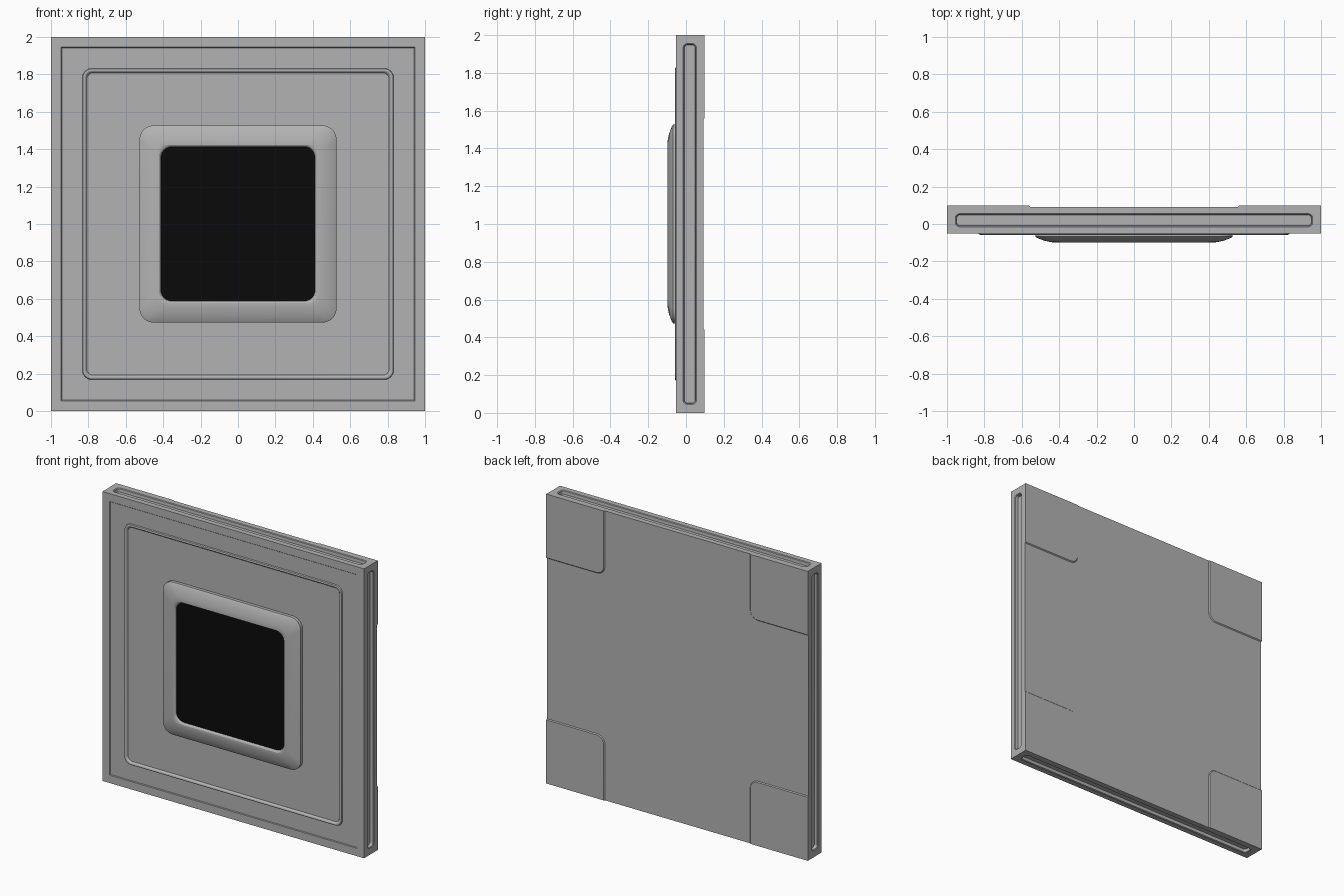
import bpy, bmesh, math
from mathutils import Vector, Matrix

cube = bpy.data.objects.get("Cube")
if cube:
    bpy.data.objects.remove(cube, do_unlink=True)


def make_material(name, value):
    mat = bpy.data.materials.new(name)
    mat.use_nodes = True
    mat.diffuse_color = (value, value, value, 1)
    bsdf = mat.node_tree.nodes["Principled BSDF"]
    bsdf.inputs["Base Color"].default_value = (value, value, value, 1)
    bsdf.inputs["Roughness"].default_value = 0.6
    return mat


GREY = make_material("casing grey", 0.45)
BLACK = make_material("screen black", 0.003)

FRONT, BACK, PAD_BACK = -0.052, 0.092, 0.098
STEPS = 6


def outline(half_u, half_v, radius):
    """Rounded rectangle, anticlockwise, with a fixed number of points."""
    points = []
    for corner, (su, sv) in enumerate([(1, 1), (-1, 1), (-1, -1), (1, -1)]):
        for i in range(STEPS + 1):
            a = math.pi / 2 * (corner + i / STEPS)
            points.append((su * (half_u - radius) + radius * math.cos(a),
                           sv * (half_v - radius) + radius * math.sin(a)))
    return points


def loft(bm, rings, place):
    """Join rounded rectangles (half_u, half_v, radius, height); cap the last."""
    previous = None
    for half_u, half_v, radius, height in rings:
        ring = [bm.verts.new(place @ Vector((u, v, height)))
                for u, v in outline(half_u, half_v, radius)]
        if previous:
            for i in range(len(ring)):
                j = (i + 1) % len(ring)
                bm.faces.new((previous[i], previous[j], ring[j], ring[i]))
        previous = ring
    return bm.faces.new(previous)


def finish(bm, name, materials):
    bmesh.ops.remove_doubles(bm, verts=bm.verts, dist=0.00005)
    bmesh.ops.recalc_face_normals(bm, faces=bm.faces)
    mesh = bpy.data.meshes.new(name)
    bm.to_mesh(mesh)
    bm.free()
    for mat in materials:
        mesh.materials.append(mat)
    obj = bpy.data.objects.new(name, mesh)
    bpy.context.collection.objects.link(obj)
    bpy.ops.object.select_all(action="DESELECT")
    obj.select_set(True)
    bpy.context.view_layer.objects.active = obj
    bpy.ops.object.shade_smooth_by_angle(angle=math.radians(28))
    return obj


CENTRE = Matrix.Translation((0, 0, 1))
TO_FRONT = CENTRE @ Matrix.Rotation(math.pi / 2, 4, "X")

# Casing: stepped front with raised rim and domed bezel, ending at the screen
front_profile = [
    (1, 0, -FRONT), (0.946, 0, -FRONT), (0.942, 0, 0.047),
    (0.832, 0.05, 0.047), (0.829, 0.047, 0.056), (0.822, 0.042, 0.058),
    (0.816, 0.038, 0.056), (0.808, 0.034, 0.046),
    (0.527, 0.075, 0.046), (0.527, 0.075, 0.068), (0.515, 0.073, 0.076),
    (0.48, 0.069, 0.089), (0.45, 0.066, 0.096), (0.435, 0.064, 0.098),
    (0.423, 0.062, 0.098), (0.417, 0.06, 0.094), (0.412, 0.058, 0.084),
]
bm = bmesh.new()
screen = loft(bm, [(h, h, r, y) for h, r, y in front_profile], TO_FRONT)
screen.material_index = 1

# Flat back of the casing
TO_BACK = CENTRE @ Matrix.Rotation(-math.pi / 2, 4, "X")
loft(bm, [(1, 1, 0, BACK)], TO_BACK)

# Four edges, each with a long rounded slot
half_depth = (BACK - FRONT) / 2
for k in range(4):
    place = (CENTRE @ Matrix.Rotation(k * math.pi / 2, 4, "Y")
             @ Matrix.Translation((0, (BACK + FRONT) / 2, 0)))
    loft(bm, [(1, half_depth, 0, 1), (0.955, 0.035, 0.022, 1),
              (0.95, 0.03, 0.018, 0.996), (0.948, 0.028, 0.016, 0.975)], place)
finish(bm, "casing", [GREY, BLACK])

# Corner pads on the back, with one rounded inner corner each
INNER, RADIUS, SLOPE = 0.555, 0.06, 0.006


def pad_outline(inset):
    inner, r = INNER + inset, RADIUS - inset
    arc = [math.pi + math.pi / 2 * i / STEPS for i in range(STEPS + 1)]
    points = [(inner + r + r * math.cos(a), inner + r + r * math.sin(a)) for a in arc]
    return points + [(1, inner), (1, 1), (inner, 1)]


for sx, side in ((1, "left"), (-1, "right")):
    for sz, level in ((1, "upper"), (-1, "lower")):
        bm = bmesh.new()
        base, top = [[bm.verts.new((sx * u, y, 1 + sz * v)) for u, v in pad_outline(inset)]
                     for inset, y in ((0, BACK), (SLOPE, PAD_BACK))]
        for i in range(len(base)):
            j = (i + 1) % len(base)
            bm.faces.new((base[i], base[j], top[j], top[i]))
        bm.faces.new(top)
        bm.faces.new(base[::-1])
        finish(bm, f"{level}_{side}_back_pad", [GREY])
